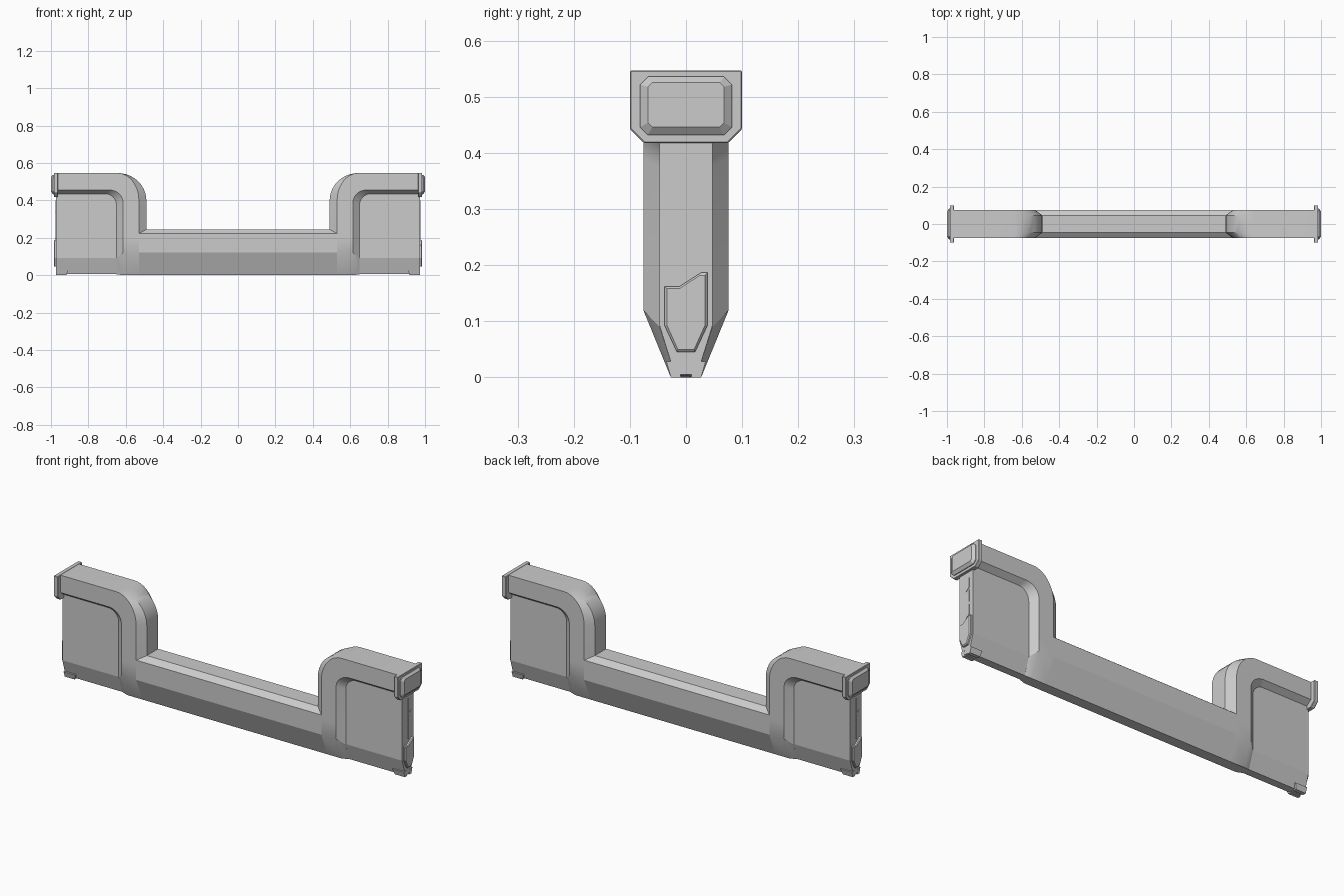
import bpy, bmesh, math

if "Cube" in bpy.data.objects:
    bpy.data.objects.remove(bpy.data.objects["Cube"])


def loft(name, rings, s=1, bevel=0, smooth=False):
    """Closed solid through equal-length rings; s=-1 turns it 180 degrees about z."""
    bm = bmesh.new()
    vs = [[bm.verts.new((s * x, s * y, z)) for x, y, z in r] for r in rings]
    n = len(rings[0])
    for a, b in zip(vs, vs[1:]):
        for i in range(n):
            j = (i + 1) % n
            bm.faces.new((a[i], a[j], b[j], b[i]))
    bm.faces.new(vs[0])
    bm.faces.new(vs[-1])
    bmesh.ops.recalc_face_normals(bm, faces=bm.faces)
    me = bpy.data.meshes.new(name)
    bm.to_mesh(me)
    bm.free()
    ob = bpy.data.objects.new(name, me)
    bpy.context.collection.objects.link(ob)
    if bevel:
        m = ob.modifiers.new("bevel", "BEVEL")
        m.width, m.segments, m.limit_method = bevel, 1, "ANGLE"
    if smooth:
        bpy.ops.object.select_all(action="DESELECT")
        ob.select_set(True)
        bpy.context.view_layer.objects.active = ob
        bpy.ops.object.shade_smooth_by_angle(angle=math.radians(25))
    return ob


def prism(name, yz, x0, x1, s=1, bevel=0):
    return loft(name, [[(x, y, z) for y, z in yz] for x in (x0, x1)], s, bevel)


def mirror_y(half):
    return half + [(-y, z) for y, z in reversed(half)]


def rect(x, hy, z0, z1, c):
    """Chamfered rectangle in the yz plane."""
    h = [(hy - c, z0), (hy, z0 + c), (hy, z1 - c), (hy - c, z1)]
    return [(x, y, z) for y, z in mirror_y(h)]


def arc(x0, z0, x1, z1, n=10):
    """Quarter ellipse rising from (x0, z0) and levelling out at (x1, z1)."""
    return [(x1 - (x1 - x0) * math.cos(t), z0 + (z1 - z0) * math.sin(t))
            for t in (math.pi / 2 * i / n for i in range(n + 1))]


# Central bar with chamfered top and V-shaped underside
prism("central_bar", mirror_y([(0.027, 0), (0.076, 0.12), (0.076, 0.222), (0.046, 0.245)]),
      -0.53, 0.53)

END = 0.975
# Frame paths: crown, outer side edge, recess rim and recess foot
crown = [(0.53, 0), (0.53, 0.12), (0.53, 0.2), (0.49, 0.222)] + arc(0.49, 0.40, 0.645, 0.546) + [(END, 0.546)]
side = [(0.53, 0), (0.53, 0.12), (0.53, 0.2), (0.53, 0.222)] + arc(0.53, 0.40, 0.645, 0.546) + [(END, 0.546)]
rim = [(0.615, 0), (0.615, 0.12), (0.615, 0.2), (0.615, 0.222)] + arc(0.615, 0.39, 0.69, 0.456) + [(END, 0.456)]
foot = [(0.65, 0.005), (0.65, 0.09), (0.65, 0.2), (0.65, 0.222)] + arc(0.65, 0.375, 0.71, 0.435) + [(END, 0.435)]
frame = []
for i, (a, b, r, p) in enumerate(zip(crown, side, rim, foot)):
    w, wi, wp = (0.027, 0.02, 0.02) if i == 0 else (0.076, 0.046, 0.047)
    half = [(*a, wi), (*b, w), (*r, w), (*p, wp)]
    frame.append([(x, y, z) for x, z, y in half] + [(x, -y, z) for x, z, y in reversed(half)])

# Outlines on the end faces, as (y, z)
clip = [(-0.038, 0.162), (-0.012, 0.162), (0.027, 0.187), (0.038, 0.187),
        (0.038, 0.092), (0.016, 0.045), (-0.016, 0.045), (-0.038, 0.092)]
strips = [[(0, 0.400), (0.022, 0.387), (0.022, 0.339), (0, 0.323)],
          [(0, 0.318), (0.023, 0.330), (0.020, 0.255), (0, 0.264)],
          [(0, 0.262), (0.022, 0.250), (0.022, 0.199), (0, 0.187)]]

for s, tag in ((1, "right"), (-1, "left")):
    loft(f"{tag}_frame", frame, s, smooth=True)
    # Recessed end panel
    prism(f"{tag}_panel", mirror_y([(0.02, 0.005), (0.047, 0.092), (0.047, 0.45)]), 0.6, 0.973, s)
    # End cap flange and raised pad
    prism(f"{tag}_cap_flange", mirror_y([(0.075, 0.418), (0.1, 0.443), (0.1, 0.547)]),
          0.963, 0.985, s, 0.002)
    loft(f"{tag}_cap_pad", [rect(0.98, 0.082, 0.432, 0.536, 0.014),
                            rect(0.989, 0.082, 0.432, 0.536, 0.014),
                            rect(1.0, 0.068, 0.446, 0.526, 0.008)], s)
    # Lower end clip, sloping in towards its edges
    loft(f"{tag}_clip", [[(0.965, y, z) for y, z in clip], [(0.981, y, z) for y, z in clip],
                         [(0.985, y * 0.9, 0.115 + (z - 0.115) * 0.93) for y, z in clip]], s)
    # Thin strips above the clip
    for k, pts in enumerate(strips):
        prism(f"{tag}_strip_{k + 1}", pts, 0.97, 0.975, s)
    # Split foot under the end
    for k in (1, -1):
        prof = [(0.009, 0), (0.027, 0), (0.035, 0.028), (0.014, 0.03)]
        loft(f"{tag}_foot_{'back' if k > 0 else 'front'}",
             [[(x0 - 0.3 * z, k * y, z) for y, z in prof] for x0 in (0.917,)] +
             [[(0.974, k * y, z) for y, z in prof]], s)
